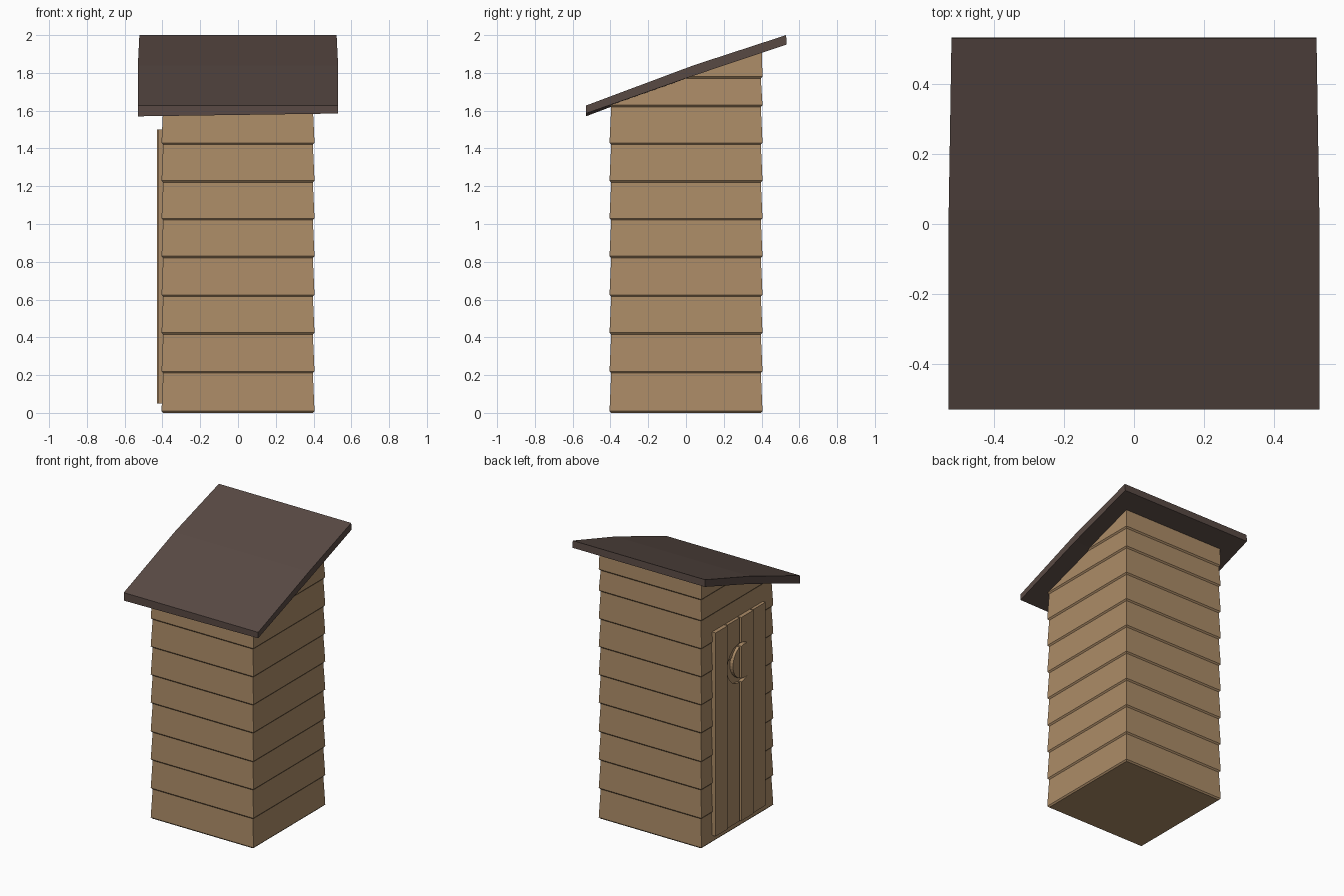
import bpy, bmesh, math
from mathutils import Vector

if "Cube" in bpy.data.objects:
    bpy.data.objects.remove(bpy.data.objects["Cube"])


def material(name, rgb):
    m = bpy.data.materials.new(name)
    m.diffuse_color = (*rgb, 1)
    m.use_nodes = True
    m.node_tree.nodes["Principled BSDF"].inputs["Base Color"].default_value = m.diffuse_color
    return m


wood = material("tan wood", (0.41, 0.26, 0.135))
roof_brown = material("dark roof brown", (0.10, 0.068, 0.058))


def add(name, bm, mat):
    bmesh.ops.recalc_face_normals(bm, faces=bm.faces[:])
    me = bpy.data.meshes.new(name)
    bm.to_mesh(me)
    bm.free()
    ob = bpy.data.objects.new(name, me)
    bpy.context.collection.objects.link(ob)
    if mat:
        me.materials.append(mat)
    return ob


def prism(bm, points, offset):
    """Extrude a closed outline of 3D points by an offset."""
    f = bm.faces.new([bm.verts.new(p) for p in points])
    r = bmesh.ops.extrude_face_region(bm, geom=[f])
    bmesh.ops.translate(bm, vec=offset, verts=[v for v in r["geom"] if isinstance(v, bmesh.types.BMVert)])


# Walls: lapped boards, each flared at its lower edge, trimmed under the roof
bm = bmesh.new()
levels = [0.01, 0.22, 0.425, 0.625, 0.83, 1.03, 1.23, 1.43, 1.63, 1.78]
rings = []
for z in levels:
    rings += [(z - 0.01, 0.396), (z, 0.405)]
rings.append((2.05, 0.397))
loops = [[bm.verts.new((sx * h, sy * h, z)) for sx, sy in ((-1, -1), (1, -1), (1, 1), (-1, 1))]
         for z, h in rings]
for a, b in zip(loops, loops[1:]):
    for i in range(4):
        j = (i + 1) % 4
        bm.faces.new((a[i], a[j], b[j], b[i]))
bm.faces.new(loops[0])
bm.faces.new(loops[-1])
r = bmesh.ops.bisect_plane(bm, geom=bm.verts[:] + bm.edges[:] + bm.faces[:],
                           plane_co=(0, 0, 1.795), plane_no=(0, -0.355, 1), clear_outer=True)
bmesh.ops.holes_fill(bm, edges=[e for e in bm.edges if e.is_boundary])
add("board_walls", bm, wood)

# Roof: sloping slab with a faint bend across the middle and a slight skew
bm = bmesh.new()
profile = [(-0.53, 1.57), (0.03, 1.782), (0.533, 1.95), (0.53, 2.0), (0.04, 1.84), (-0.53, 1.627)]
prism(bm, [(-0.53, y, z) for y, z in profile], Vector((1.06, 0, 0)))
for v in bm.verts:
    if v.co.y > 0.5:
        v.co.x *= 0.985
    if v.co.z < 1.6 and v.co.x > 0:
        v.co.z += 0.015
add("roof", bm, roof_brown)

# Crescent cutter: outer circle minus an offset inner circle
bm = bmesh.new()
R, r2, off, cz, n = 0.14, 0.12, 0.045, 1.18, 20
cosa = (R * R + off * off - r2 * r2) / (2 * R * off)
a = math.acos(cosa)
b = math.atan2(R * math.sin(a), R * cosa - off)
pts = []
for i in range(n + 1):
    t = a + (2 * math.pi - 2 * a) * i / n
    pts.append((-0.5, -R * math.cos(t), cz + R * math.sin(t)))
for i in range(1, n):
    t = 2 * math.pi - b - (2 * math.pi - 2 * b) * i / n
    pts.append((-0.5, -off - r2 * math.cos(t), cz + r2 * math.sin(t)))
prism(bm, pts, Vector((0.2, 0, 0)))
cutter = add("moon_cutter", bm, None)
cutter.hide_render = True
cutter.hide_viewport = True
cutter.display_type = 'WIRE'

# Door: four upright planks with narrow gaps and the crescent cut through
for i in range(4):
    y0 = -0.29 + i * 0.145
    y1 = y0 + 0.135
    x = -0.43 if i % 2 else -0.423
    bm = bmesh.new()
    prism(bm, [(x, y0, 0.05), (x, y1, 0.05), (x, y1, 1.5), (x, y0, 1.5)], Vector((-0.398 - x, 0, 0)))
    plank = add("door_plank_%d" % (i + 1), bm, wood)
    mod = plank.modifiers.new("moon", 'BOOLEAN')
    mod.object = cutter
    mod.operation = 'DIFFERENCE'
    mod.solver = 'EXACT'
